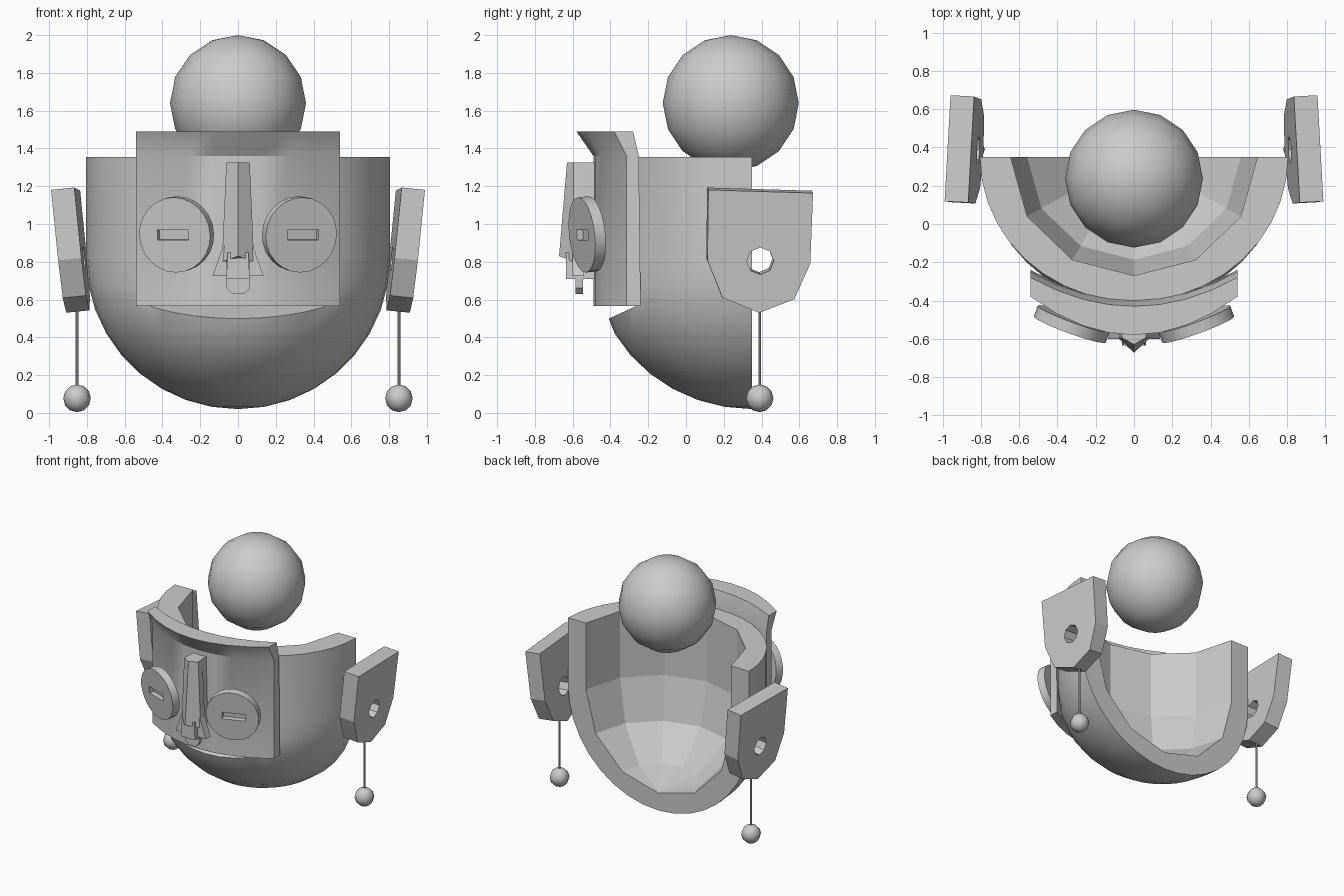
import bpy, bmesh, math
from mathutils import Matrix, Vector

if "Cube" in bpy.data.objects:
    bpy.data.objects.remove(bpy.data.objects["Cube"])

R = math.radians


def make(name, bm, smooth=None):
    bmesh.ops.remove_doubles(bm, verts=bm.verts[:], dist=1e-4)
    bmesh.ops.recalc_face_normals(bm, faces=bm.faces[:])
    me = bpy.data.meshes.new(name)
    bm.to_mesh(me)
    bm.free()
    ob = bpy.data.objects.new(name, me)
    bpy.context.collection.objects.link(ob)
    if smooth:
        bpy.ops.object.select_all(action='DESELECT')
        ob.select_set(True)
        bpy.context.view_layer.objects.active = ob
        bpy.ops.object.shade_smooth_by_angle(angle=R(smooth))
    return ob


def loft(name, sections, smooth=None):
    """Closed solid through rings with equal point counts."""
    bm = bmesh.new()
    rings = [[bm.verts.new(p) for p in s] for s in sections]
    n = len(rings[0])
    for a, b in zip(rings, rings[1:]):
        for i in range(n):
            j = (i + 1) % n
            bm.faces.new((a[i], a[j], b[j], b[i]))
    bm.faces.new(rings[0])
    if (Vector(sections[-1][0]) - Vector(sections[-1][n // 2])).length > 0.01:
        bm.faces.new(rings[-1])
    return make(name, bm, smooth)


def cut(ob, cutter):
    cutter.hide_render = True
    m = ob.modifiers.new("cut", 'BOOLEAN')
    m.object = cutter
    m.operation = 'DIFFERENCE'
    m.solver = 'EXACT'
    bpy.context.view_layer.objects.active = ob
    bpy.ops.object.modifier_apply(modifier=m.name)
    bpy.data.objects.remove(cutter)


def cyl(name, r, depth, seg, mat, smooth=None):
    bm = bmesh.new()
    bmesh.ops.create_cone(bm, cap_ends=True, segments=seg, radius1=r, radius2=r,
                          depth=depth, matrix=mat)
    return make(name, bm, smooth)


def ball(name, r, u, v, loc):
    bm = bmesh.new()
    bmesh.ops.create_uvsphere(bm, u_segments=u, v_segments=v, radius=r,
                              matrix=Matrix.Translation(loc))
    return bm


def bowl(name, rx, ry, ry_low, rz, top, nt, nphi, back, smooth=None):
    """Half cup: straight wall above z 0.82, rounded below, flat at the back."""
    levels = [(top, 1.0, ry)]
    for k in range(nphi + 1):
        a = math.pi / 2 * k / nphi
        f = min(1, math.sin(a) / 0.4)
        levels.append((0.82 - rz * math.sin(a), math.cos(a), ry + (ry_low - ry) * f))
    rings = []
    for z, c, y in levels:
        ring = [(rx * c * math.cos(math.pi * i / nt),
                 0.35 - y * c * math.sin(math.pi * i / nt), z) for i in range(nt + 1)]
        if back > 0.35:
            ring = [(rx * c, back, z)] + ring + [(-rx * c, back, z)]
        rings.append(ring)
    return loft(name, rings, smooth)


# head shell: outer cup, hollowed, with a mouth notch
shell = bowl("head_shell", 0.805, 0.755, 0.84, 0.8, 1.355, 20, 9, 0.35, 35)
cut(shell, bowl("hollow", 0.645, 0.62, 0.62, 0.66, 1.6, 6, 3, 0.6))
wedge = [(-0.25, 0.572), (-0.7, 0.365), (-0.7, 0.572)]
cut(shell, loft("mouth_cutter", [[(x, y, z) for y, z in wedge] for x in (-0.9, 0.9)]))

# curved face plate with flared brow
cols = 8
xs = [-0.54 + 1.08 * i / cols for i in range(cols + 1)]
rows = [(0.567, -0.49, -0.315, -0.40, -0.24), (1.36, -0.49, -0.315, -0.40, -0.25),
        (1.49, -0.58, -0.38, -0.43, -0.28)]
plate = []
for z, fc, fe, bc, be in rows:
    plate.append([(x, fc + (fe - fc) * (x / 0.54) ** 2, z) for x in xs] +
                 [(x, bc + (be - bc) * (x / 0.54) ** 2, z) for x in reversed(xs)])
loft("face_plate", plate, 30)

# nose bridge, tapered with a front ridge; sides hang lower than the ridge
loft("nose_bridge", [
    [(-w, yb, zs), (-w, -0.595, zs), (0, yr, zr), (w, -0.595, zs), (w, yb, zs)]
    for w, yb, yr, zs, zr in ((0.085, -0.54, -0.672, 0.80, 0.83),
                              (0.062, -0.54, -0.63, 1.325, 1.325))])
# nose core reaching back to the plate
loft("nose_core", [[(-w, -0.635, z), (w, -0.635, z), (w, -0.48, z), (-w, -0.48, z)]
                   for w, z in ((0.062, 0.71), (0.055, 0.85))])
loft("nose_stem", [[(-w, -0.56, z), (w, -0.56, z), (w, -0.47, z), (-w, -0.47, z)]
                   for w, z in ((0.07, 0.8), (0.058, 1.325))])
# nose tip
tip = [(-0.065, 0.71), (-0.06, 0.66), (-0.03, 0.63), (0.03, 0.63), (0.06, 0.66), (0.065, 0.71)]
loft("nose_tip", [[(x, y, z) for x, z in tip] for y in (-0.585, -0.545)])

ear_outline = [(0.115, 1.185), (0.67, 1.165), (0.655, 0.79), (0.57, 0.60),
               (0.385, 0.53), (0.19, 0.61), (0.11, 0.81)]
for s, side in ((1, "right"), (-1, "left")):
    # nostril
    wing = [(0.06, 0.90), (0.08, 0.88), (0.135, 0.725), (0.06, 0.725)]
    loft("nostril_" + side, [[(s * x, y, z) for x, z in wing] for y in (-0.60, -0.54)])

    # eye disc with a recessed slit
    m = (Matrix.Translation((0.325 * s, -0.523, 0.945)) @ Matrix.Rotation(R(20 * s), 4, 'Z')
         @ Matrix.Rotation(R(6), 4, 'X'))
    eye = cyl("eye_" + side, 0.2, 0.06, 24, m @ Matrix.Rotation(R(90), 4, 'X'), 40)
    bm = bmesh.new()
    bmesh.ops.create_cube(bm, size=1, matrix=m @ Matrix.Translation((0.01 * s, -0.03, 0))
                          @ Matrix.Diagonal((0.175, 0.07, 0.055, 1)))
    cut(eye, make("slit_cutter", bm))

    # ear slab with an octagonal hole, leaning outward
    ear = loft("ear_" + side, [[(x, y - 0.39, z - 0.85) for y, z in ear_outline]
                               for x in (-0.062, 0.062)])
    cut(ear, cyl("hole_cutter", 0.072, 0.4, 8, Matrix.Translation((0, 0, -0.045))
                 @ Matrix.Rotation(R(90), 4, 'Y')))
    ear.data.transform(Matrix.Translation((0.88 * s, 0.39, 0.855))
                       @ Matrix.Rotation(R(5.8 * s), 4, 'Y') @ Matrix.Rotation(R(3 * s), 4, 'Z'))

    # hanging earring
    cyl("earring_rod_" + side, 0.007, 0.42, 8, Matrix.Translation((0.852 * s, 0.39, 0.34)))
    make("earring_ball_" + side, ball("", 0.073, 8, 6, (0.852 * s, 0.39, 0.077)), 50)

# hair bun floating above the back
make("hair_bun", ball("", 0.36, 16, 8, (0, 0.237, 1.64)), 50)
